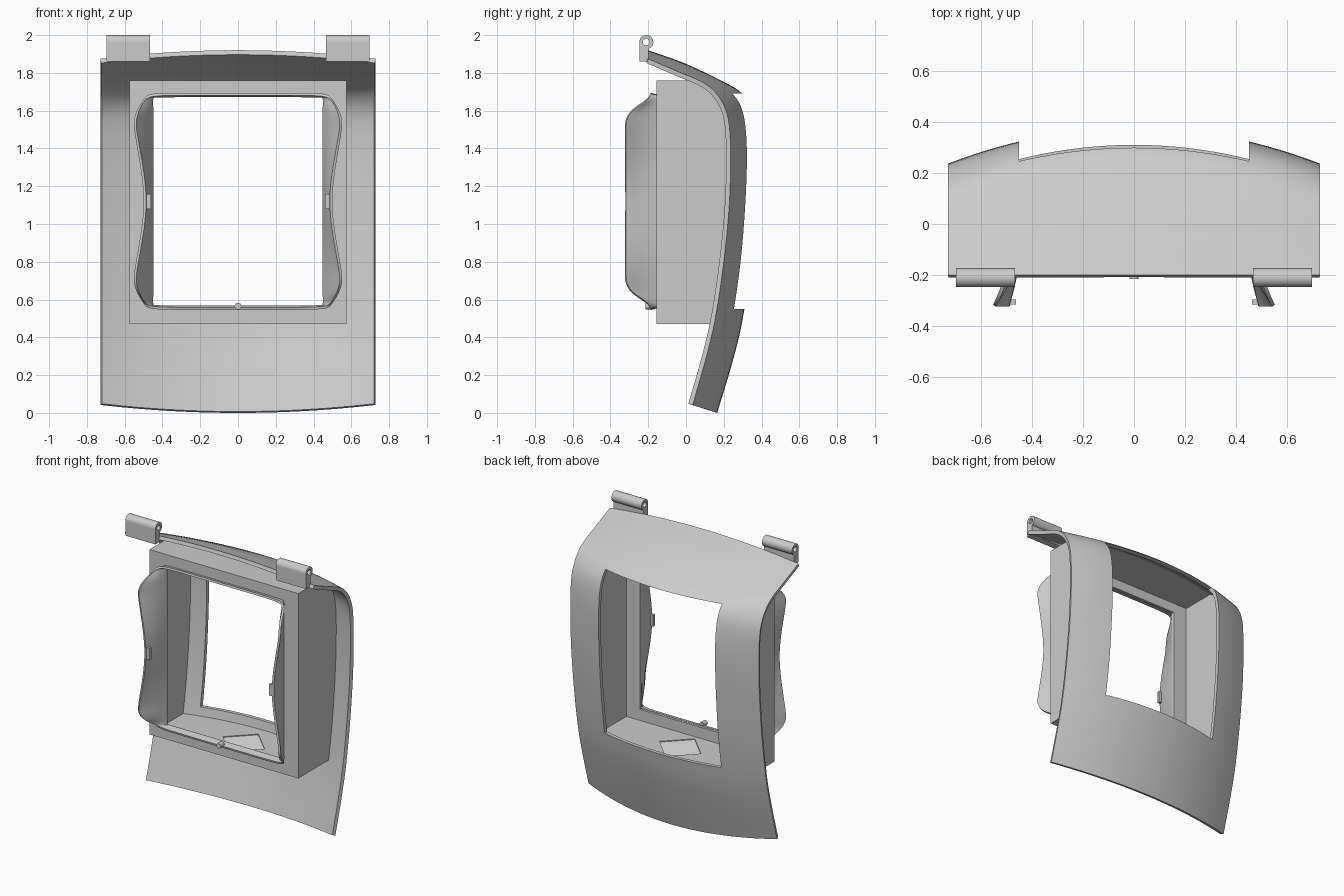
import bpy, bmesh, math
from mathutils import Vector, Matrix

cube = bpy.data.objects.get("Cube")
if cube:
    bpy.data.objects.remove(cube, do_unlink=True)


def material(name, value):
    m = bpy.data.materials.new(name)
    m.use_nodes = True
    col = (value, value, value, 1)
    m.diffuse_color = col
    m.node_tree.nodes["Principled BSDF"].inputs["Base Color"].default_value = col
    return m


GREY = material("plain grey", 0.6)
WHITE = material("white", 1.0)


def make(name, bm, mat=GREY, fix=True):
    if fix:
        bmesh.ops.recalc_face_normals(bm, faces=bm.faces)
    me = bpy.data.meshes.new(name)
    bm.to_mesh(me)
    bm.free()
    me.materials.append(mat)
    ob = bpy.data.objects.new(name, me)
    bpy.context.collection.objects.link(ob)
    return ob


def activate(ob):
    bpy.ops.object.select_all(action='DESELECT')
    ob.select_set(True)
    bpy.context.view_layer.objects.active = ob


def modify(ob, kind, **settings):
    m = ob.modifiers.new(kind.lower(), kind)
    for key, val in settings.items():
        setattr(m, key, val)
    activate(ob)
    bpy.ops.object.modifier_apply(modifier=m.name)


def smooth(ob, angle=35):
    activate(ob)
    bpy.ops.object.shade_smooth_by_angle(angle=math.radians(angle))


def box_mesh(lo, hi):
    bm = bmesh.new()
    lo, hi = Vector(lo), Vector(hi)
    mat = Matrix.Translation((lo + hi) / 2) @ Matrix.Diagonal((*(hi - lo), 1))
    bmesh.ops.create_cube(bm, size=1, matrix=mat)
    return bm


def cut(ob, bm):
    cutter = make("cutter", bm)
    cutter.hide_render = True
    modify(ob, 'BOOLEAN', operation='DIFFERENCE', object=cutter, solver='EXACT')
    bpy.data.objects.remove(cutter, do_unlink=True)


def spline(points, steps=4):
    p = [Vector(q) for q in points]
    p = [2 * p[0] - p[1]] + p + [2 * p[-1] - p[-2]]
    out = []
    for a, b, c, d in zip(p, p[1:], p[2:], p[3:]):
        for k in range(steps):
            t = k / steps
            out.append(0.5 * (2 * b + (c - a) * t + (2 * a - 5 * b + 4 * c - d) * t * t
                              + (3 * b - a - 3 * c + d) * t ** 3))
    return out + [p[-2]]


# Curved shell: an edge profile and a centre profile (y, z) blended across x
HALF = 0.728
EDGE = spline([(0.035, 0.042), (0.103, 0.28), (0.155, 0.5), (0.2, 0.8), (0.229, 1.1),
               (0.236, 1.35), (0.229, 1.52), (0.204, 1.62), (0.153, 1.70), (0.08, 1.755),
               (-0.05, 1.81), (-0.2, 1.875)])
CENTRE = spline([(0.165, 0), (0.242, 0.255), (0.297, 0.48), (0.343, 0.79), (0.366, 1.1),
                 (0.376, 1.35), (0.367, 1.52), (0.34, 1.635), (0.287, 1.70), (0.208, 1.748),
                 (0.0, 1.848), (-0.2, 1.92)])


def profile(x):
    w = 1 - (x / HALF) ** 2
    return [e.lerp(c, w) for e, c in zip(EDGE, CENTRE)]


def shell_y(x, z):
    pts = profile(x)
    for a, b in zip(pts, pts[1:]):
        if a.y <= z <= b.y:
            return a.x + (b.x - a.x) * (z - a.y) / (b.y - a.y)
    return pts[-1].x


def grid(bm, columns, closed=False):
    cols = [[bm.verts.new(p) for p in col] for col in columns]
    following = cols[1:] + (cols[:1] if closed else [])
    for a, b in zip(cols, following):
        for j in range(len(a) - 1):
            bm.faces.new((a[j], a[j + 1], b[j + 1], b[j]))


bm = bmesh.new()
count = 28
xs = [HALF * (2 * i / count - 1) for i in range(count + 1)]
grid(bm, [[(x, p.x, p.y) for p in profile(x)] for x in xs])
shell = make("curved_shell", bm, fix=False)
modify(shell, 'SOLIDIFY', thickness=0.025, offset=-1)
cut(shell, box_mesh((-0.45, 0, 0.55), (0.45, 1, 1.69)))
smooth(shell)


# Thin-walled box behind a front panel, its back edge following the shell
def rect(half, bottom, top, n=10):
    corners = [(-half, bottom), (half, bottom), (half, top), (-half, top)]
    out = []
    for a, b in zip(corners, corners[1:] + corners[:1]):
        out += [Vector(a).lerp(Vector(b), k / n) for k in range(n)]
    return out


FRONT, WALL = -0.155, 0.02
FLOOR = 0.47
bm = bmesh.new()
columns = []
for o, i, w in zip(rect(0.575, FLOOR, 1.76), rect(0.575 - WALL, FLOOR + WALL, 1.76 - WALL),
                   rect(0.45, 0.567, 1.673)):
    back = [(p.x, shell_y(p.x, p.y) - 0.018, p.y) for p in (o, i)]
    columns.append([(o.x, FRONT, o.y), back[0], back[1], (i.x, FRONT + WALL, i.y),
                    (w.x, FRONT + WALL, w.y), (w.x, FRONT, w.y), (o.x, FRONT, o.y)])
grid(bm, columns, closed=True)
bmesh.ops.remove_doubles(bm, verts=bm.verts, dist=1e-5)
box = make("box_frame", bm)


# Diamond opening in the box floor, closed by a white plate
def diamond(z, depth):
    d = bmesh.new()
    bmesh.ops.create_cone(d, cap_ends=True, segments=4, radius1=0.16, radius2=0.16, depth=depth,
                          matrix=Matrix.Translation((0.01, 0.05, z + depth / 2)))
    return d


cut(box, diamond(FLOOR - 0.03, 0.1))
smooth(box, 20)
make("diamond_plate", diamond(FLOOR + 0.006, 0.008), WHITE)

# Flared cup around the front opening, one quarter mirrored to a full loop
MID = 1.12
quarter = [(0.488, -0.32, 0), (0.503, -0.32, 0.15), (0.532, -0.32, 0.31), (0.545, -0.32, 0.39),
           (0.546, -0.32, 0.43), (0.53, -0.29, 0.485), (0.505, -0.22, 0.525),
           (0.485, -0.195, 0.553), (0.45, -0.188, 0.568), (0.2, -0.188, 0.568),
           (0, -0.188, 0.568)]
half = quarter + [(-x, y, z) for x, y, z in quarter[-2::-1]]
loop = half + [(x, y, -z) for x, y, z in half[-2:0:-1]]
columns = []
for x, y, z in loop:
    rim = Vector((x, y, MID + z))
    base = Vector((max(-0.455, min(0.455, x)), FRONT + 0.005, MID + max(-0.558, min(0.558, z))))
    middle = base.lerp(rim, 0.5)
    middle.x = base.x + (rim.x - base.x) * 0.4
    columns.append([base, middle, base.lerp(rim, 0.9), rim])
bm = bmesh.new()
grid(bm, columns, closed=True)
cup = make("flared_cup", bm)
modify(cup, 'SUBSURF', levels=2)
modify(cup, 'SOLIDIFY', thickness=0.014, offset=0)
smooth(cup, 50)

# Small side tabs and lower knob on the cup
for side, label in ((1, "left"), (-1, "right")):
    make(label + "_tab", box_mesh((side * 0.475 - 0.014, -0.315, 1.08),
                                  (side * 0.475 + 0.014, -0.295, 1.16)))
bm = bmesh.new()
bmesh.ops.create_cone(bm, cap_ends=True, segments=16, radius1=0.018, radius2=0.018, depth=0.04,
                      matrix=Matrix.Translation((0, -0.195, 0.565)) @ Matrix.Rotation(math.pi / 2, 4, 'X'))
smooth(make("lower_knob", bm))

# Hinges: hollow barrel along x with a flat arm flush with its front
ARM = [(-0.247, 1.86), (-0.198, 1.86), (-0.198, 1.935), (-0.23, 1.943), (-0.247, 1.963)]
for side, label in ((1, "left"), (-1, "right")):
    x0, x1 = sorted((side * 0.465, side * 0.697))
    columns = []
    for k in range(32):
        a = math.tau * k / 32
        ring = [(x, -0.21 + r * math.cos(a), 1.963 + r * math.sin(a))
                for x, r in ((x0, 0.037), (x1, 0.037), (x1, 0.018), (x0, 0.018), (x0, 0.037))]
        columns.append(ring)
    bm = bmesh.new()
    grid(bm, columns, closed=True)
    bmesh.ops.remove_doubles(bm, verts=bm.verts, dist=1e-5)
    smooth(make(label + "_hinge_barrel", bm))
    bm = bmesh.new()
    face = bm.faces.new([bm.verts.new((x0, y, z)) for y, z in ARM])
    ext = bmesh.ops.extrude_face_region(bm, geom=[face], use_keep_orig=True)
    bmesh.ops.translate(bm, vec=(x1 - x0, 0, 0),
                        verts=[v for v in ext["geom"] if isinstance(v, bmesh.types.BMVert)])
    make(label + "_hinge_arm", bm)
